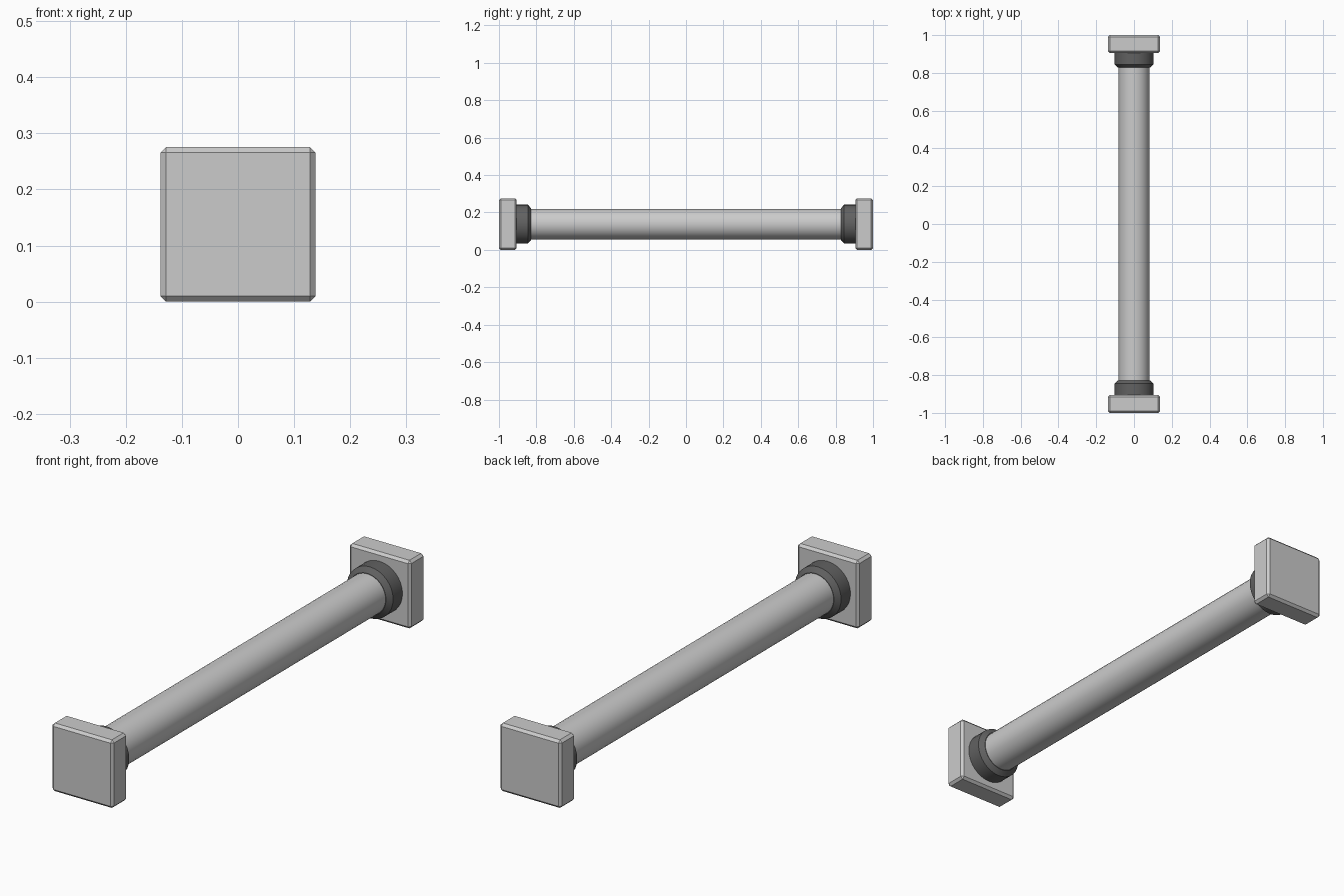
import bpy, bmesh, math
from mathutils import Matrix

if "Cube" in bpy.data.objects:
    bpy.data.objects.remove(bpy.data.objects["Cube"])

ZC = 0.138  # axis height of the lying column

dark = bpy.data.materials.new("dark_grey")
dark.diffuse_color = (0.12, 0.12, 0.12, 1)
dark.use_nodes = True
dark.node_tree.nodes["Principled BSDF"].inputs["Base Color"].default_value = dark.diffuse_color


def finish(bm, name):
    bmesh.ops.recalc_face_normals(bm, faces=bm.faces)
    me = bpy.data.meshes.new(name)
    bm.to_mesh(me)
    bm.free()
    ob = bpy.data.objects.new(name, me)
    bpy.context.collection.objects.link(ob)
    return ob


def plate(name, side):
    bm = bmesh.new()
    bmesh.ops.create_cube(bm, size=1, matrix=Matrix.Translation((0, side * 0.9525, ZC))
                          @ Matrix.Diagonal((0.276, 0.095, 0.276, 1)))
    bmesh.ops.bevel(bm, geom=bm.edges[:], offset=0.01, segments=1, affect='EDGES')
    return finish(bm, name)


def lathe(name, profile, sides):
    # profile of (y, radius) turned round the column axis, capped at both ends
    bm = bmesh.new()
    rings = []
    for y, r in profile:
        rings.append([bm.verts.new((r * math.cos(2 * math.pi * i / sides), y,
                                    ZC + r * math.sin(2 * math.pi * i / sides)))
                      for i in range(sides)])
    for a, b in zip(rings, rings[1:]):
        for i in range(sides):
            j = (i + 1) % sides
            bm.faces.new((a[i], a[j], b[j], b[i]))
    bm.faces.new(rings[0])
    bm.faces.new(rings[-1])
    ob = finish(bm, name)
    bpy.ops.object.select_all(action='DESELECT')
    ob.select_set(True)
    bpy.context.view_layer.objects.active = ob
    bpy.ops.object.shade_smooth_by_angle(angle=math.radians(30))
    return ob


# round shaft
lathe("shaft", [(-0.905, 0.082), (0.905, 0.082)], 32)

# square end plates and chamfered dark collars
for label, s in (("front", -1), ("back", 1)):
    plate(label + "_plate", s)
    collar = lathe(label + "_collar",
                   [(s * 0.907, 0.104), (s * 0.845, 0.104), (s * 0.828, 0.084)], 32)
    collar.data.materials.append(dark)
